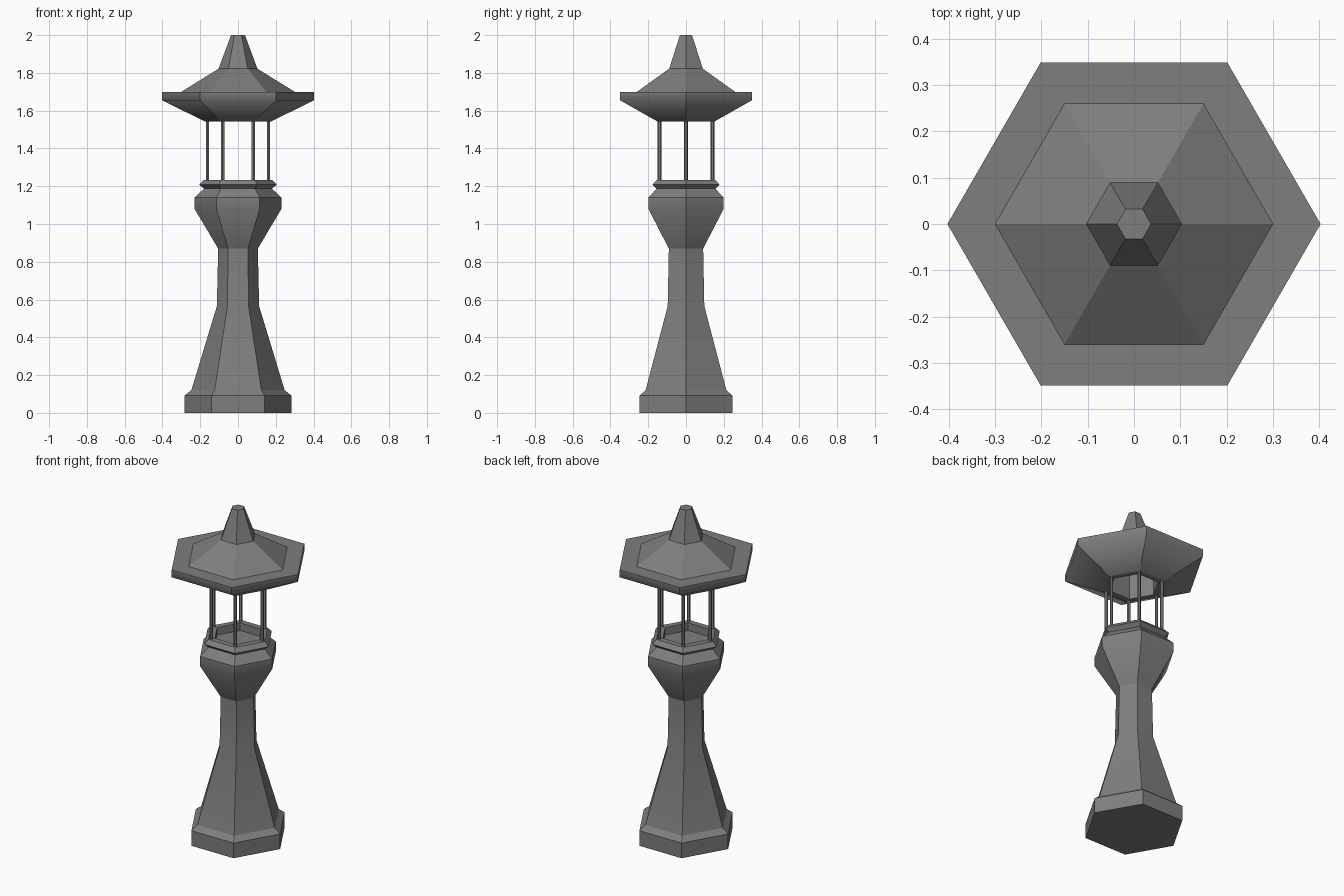
import bpy, bmesh
from math import cos, sin, pi

if "Cube" in bpy.data.objects:
    bpy.data.objects.remove(bpy.data.objects["Cube"])

# Dark stone and metal
dark = bpy.data.materials.new("dark_grey")
dark.diffuse_color = (0.21, 0.21, 0.21, 1)
dark.use_nodes = True
dark.node_tree.nodes["Principled BSDF"].inputs["Base Color"].default_value = dark.diffuse_color


def hex_lathe(name, profile, soft_heights):
    """Sweep a (radius, height) profile around z as a six-sided solid.
    Only the horizontal rings at soft_heights are shaded smooth."""
    bm = bmesh.new()
    rings = [[bm.verts.new((r * cos(i * pi / 3), r * sin(i * pi / 3), z))
              for i in range(6)] for r, z in profile]
    for a, b in zip(rings, rings[1:]):
        for i in range(6):
            j = (i + 1) % 6
            bm.faces.new((a[i], a[j], b[j], b[i]))
    bm.faces.new(rings[0][::-1])
    bm.faces.new(rings[-1])
    bmesh.ops.recalc_face_normals(bm, faces=bm.faces)
    for f in bm.faces:
        f.smooth = True
    for e in bm.edges:
        e.smooth = all(any(abs(v.co.z - h) < 1e-4 for h in soft_heights)
                       for v in e.verts)
    mesh = bpy.data.meshes.new(name)
    bm.to_mesh(mesh)
    bm.free()
    mesh.materials.append(dark)
    obj = bpy.data.objects.new(name, mesh)
    bpy.context.collection.objects.link(obj)
    return obj


# Pedestal: plinth, tapered shaft, flared bowl and recessed collar
hex_lathe("pedestal", [
    (0.283, 0), (0.283, 0.092), (0.247, 0.12), (0.112, 0.565), (0.105, 0.87),
    (0.23, 1.08), (0.23, 1.14), (0.18, 1.187), (0.205, 1.208), (0.18, 1.233),
    (0.14, 1.233), (0.14, 1.187)], (0.565, 1.08))

# Roof: cap and spire outside, hollow lantern ceiling inside
hex_lathe("roof", [
    (0.037, 2.0), (0.103, 1.822), (0.30, 1.70), (0.403, 1.70), (0.403, 1.655),
    (0.175, 1.543), (0.14, 1.543), (0.14, 1.70)], (1.655,))

# Lantern posts, one under each roof corner
for i in range(6):
    a = i * pi / 3
    bpy.ops.mesh.primitive_cylinder_add(
        vertices=6, radius=0.0095, depth=0.36,
        location=(0.162 * cos(a), 0.162 * sin(a), 1.39), rotation=(0, 0, a))
    post = bpy.context.object
    post.name = f"lantern_post_{i + 1}"
    post.data.materials.append(dark)
